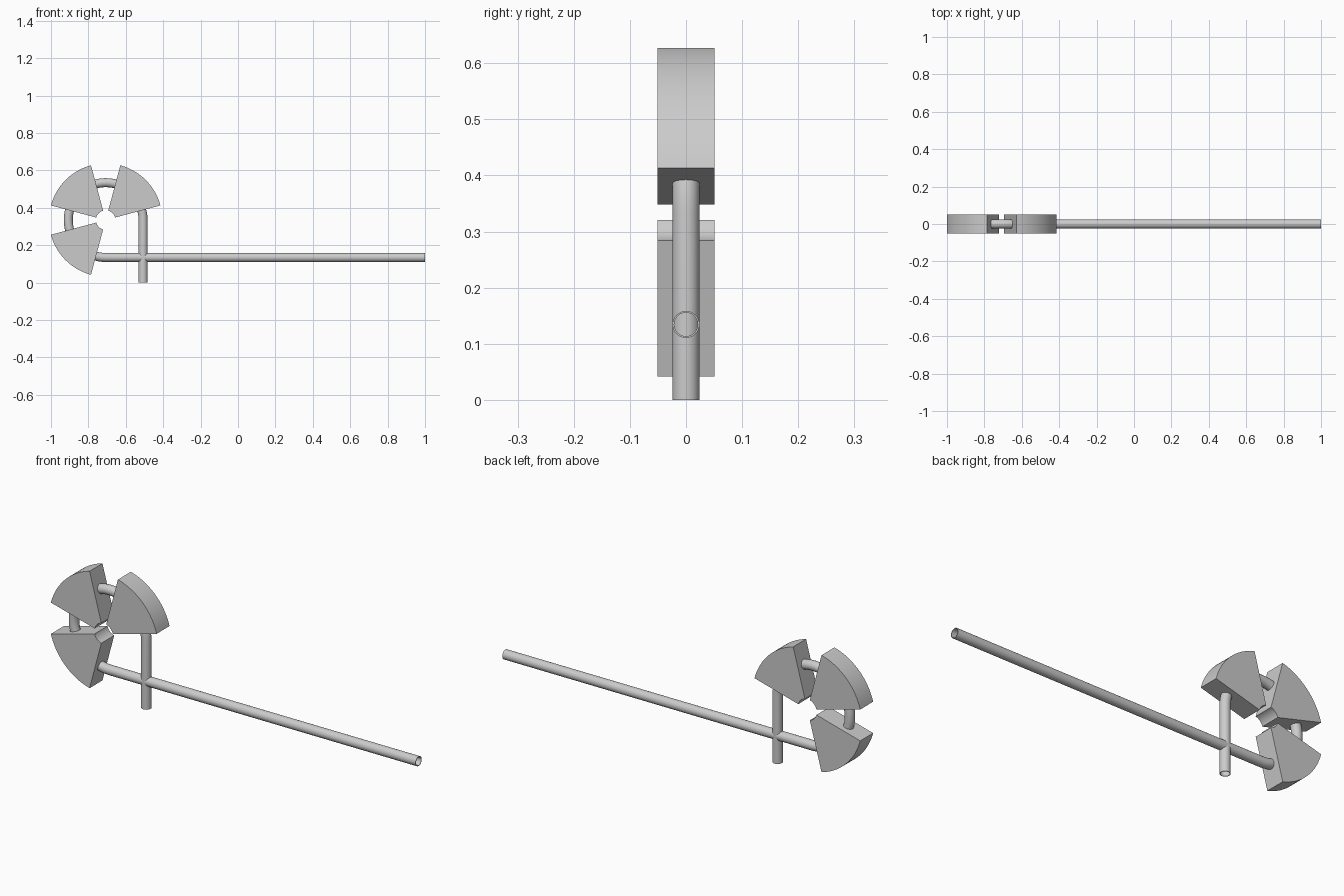
import bpy, bmesh
from math import sin, cos, pi, radians
from mathutils import Vector

if "Cube" in bpy.data.objects:
    bpy.data.objects.remove(bpy.data.objects["Cube"])

CX, CZ = -0.7075, 0.3345      # bend centre
BEND, TUBE_R, BORE_R = 0.2, 0.024, 0.021
SIDES = 32


def finish(name, bm):
    bmesh.ops.recalc_face_normals(bm, faces=bm.faces)
    mesh = bpy.data.meshes.new(name)
    bm.to_mesh(mesh)
    bm.free()
    obj = bpy.data.objects.new(name, mesh)
    bpy.context.collection.objects.link(obj)
    bpy.ops.object.select_all(action='DESELECT')
    obj.select_set(True)
    bpy.context.view_layer.objects.active = obj
    bpy.ops.object.shade_smooth_by_angle(angle=radians(30))
    return obj


def polar(r, deg, y=0.0):
    a = radians(deg)
    return Vector((CX + r * cos(a), y, CZ + r * sin(a)))


# Beam tube: up, round 270 degrees, then out along x; hollow and open-ended
def beam_tube():
    # each station: centre and outward direction within the bend plane
    stations = [(Vector((CX + BEND, 0, 0)), Vector((1, 0, 0)))]
    for i in range(49):
        d = 270 * i / 48
        stations.append((polar(BEND, d), Vector((cos(radians(d)), 0, sin(radians(d))))))
    stations.append((Vector((1, 0, CZ - BEND)), Vector((0, 0, -1))))

    bm = bmesh.new()
    walls = []
    for r in (TUBE_R, BORE_R):
        walls.append([[bm.verts.new(c + n * r * cos(2 * pi * k / SIDES)
                                    + Vector((0, r * sin(2 * pi * k / SIDES), 0)))
                       for k in range(SIDES)] for c, n in stations])

    def bridge(a, b):
        for k in range(SIDES):
            j = (k + 1) % SIDES
            bm.faces.new((a[k], a[j], b[j], b[k]))

    for rings in walls:
        for a, b in zip(rings, rings[1:]):
            bridge(a, b)
    for end in (0, -1):
        bridge(walls[0][end], walls[1][end])
    return finish("beam_tube", bm)


# Bending magnet: 60 degree annular sector extruded along y
def magnet(name, start):
    steps, half = 20, 0.051
    bm = bmesh.new()
    outline = [polar(0.303, start + 60 * i / steps, -half) for i in range(steps + 1)]
    outline += [polar(0.052, start + 60 - 60 * i / steps, -half) for i in range(steps + 1)]
    face = bm.faces.new([bm.verts.new(p) for p in outline])
    ext = bmesh.ops.extrude_face_region(bm, geom=[face], use_keep_orig=True)
    verts = [g for g in ext["geom"] if isinstance(g, bmesh.types.BMVert)]
    bmesh.ops.translate(bm, verts=verts, vec=(0, 2 * half, 0))
    return finish(name, bm)


beam_tube()
for i in range(3):
    magnet(f"bending_magnet_{i + 1}", 15 + 90 * i)
